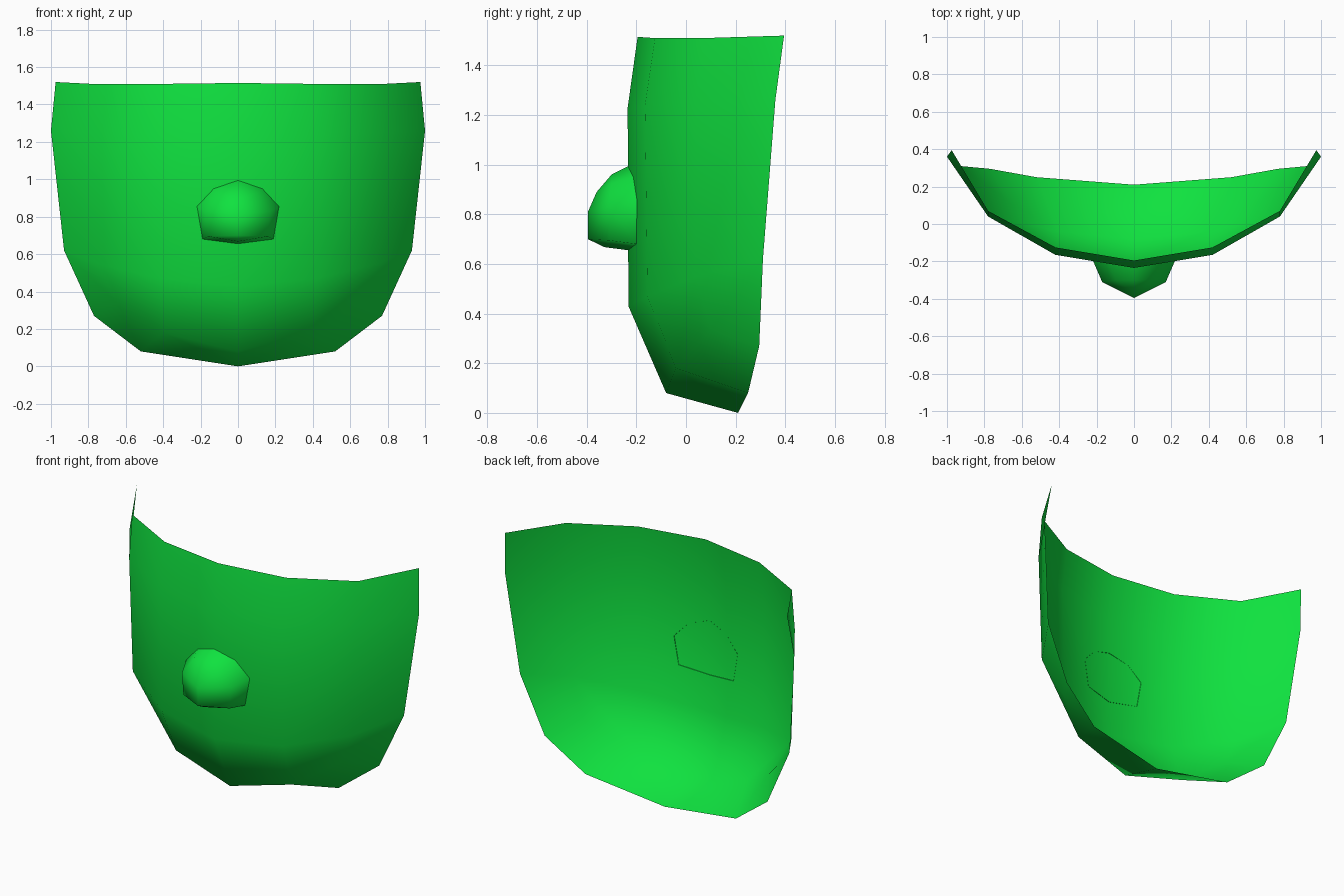
import bpy

if "Cube" in bpy.data.objects:
    bpy.data.objects.remove(bpy.data.objects["Cube"])

green = bpy.data.materials.new("bright_green")
green.diffuse_color = (0.005, 0.76, 0.05, 1.0)
green.use_nodes = True
green.node_tree.nodes["Principled BSDF"].inputs["Base Color"].default_value = green.diffuse_color


def half_part(name, verts, faces):
    """Smooth part modelled on its +x half and mirrored across x = 0."""
    mesh = bpy.data.meshes.new(name)
    mesh.from_pydata(verts, [], faces)
    mesh.materials.append(green)
    for poly in mesh.polygons:
        poly.use_smooth = True
    obj = bpy.data.objects.new(name, mesh)
    bpy.context.collection.objects.link(obj)
    mirror = obj.modifiers.new("mirror", 'MIRROR')
    mirror.use_clip = True
    mirror.merge_threshold = 0.001
    return obj


def strip(a, b):
    """Quads between two rows of vertex indices, facing the front."""
    return [(b[i], b[i + 1], a[i + 1], a[i]) for i in range(len(a) - 1)]


# Curved shell: rows run from the centre line out to the side rim
rows = [
    [(0, -0.195, 1.515), (0.42, -0.125, 1.51), (0.78, 0.07, 1.51), (0.975, 0.395, 1.52)],
    [(0, -0.235, 1.23), (0.42, -0.165, 1.24), (0.78, 0.04, 1.25), (1.0, 0.36, 1.26)],
    [(0, -0.232, 0.43), (0.42, -0.155, 0.47), (0.755, 0.04, 0.55), (0.93, 0.31, 0.62)],
    [(0, -0.08, 0.08), (0.40, -0.04, 0.18), (0.64, 0.10, 0.33), (0.77, 0.295, 0.27)],
    [(0, 0.21, 0.0), (0.52, 0.25, 0.08)],
]
verts, ids = [], []
for row in rows:
    ids.append(list(range(len(verts), len(verts) + len(row))))
    verts += row
faces = []
for a, b in zip(ids[:3], ids[1:4]):
    faces += strip(a, b)
faces += strip(ids[3][:2], ids[4])                        # chin
faces.append((ids[4][1], ids[3][3], ids[3][2], ids[3][1]))  # lower corner
half_part("curved_shell", verts, faces)

# Nose: base loop on the shell, middle loop, then a front ridge
base = [(0, -0.232, 0.995), (0.13, -0.212, 0.95), (0.22, -0.195, 0.855),
        (0.19, -0.198, 0.68), (0, -0.230, 0.655)]
middle = [(0, -0.30, 0.96), (0.10, -0.30, 0.925), (0.17, -0.31, 0.83),
          (0.16, -0.31, 0.695), (0, -0.33, 0.668)]
ridge = [(0, -0.36, 0.89), (0, -0.395, 0.81), (0, -0.395, 0.70)]
B, M, R = range(0, 5), range(5, 10), range(10, 13)
faces = [(M[i], M[i + 1], B[i + 1], B[i]) for i in range(4)]
faces += [(R[0], M[1], M[0]), (R[1], M[2], M[1], R[0]),
          (R[2], M[3], M[2], R[1]), (M[4], M[3], R[2])]
half_part("nose", base + middle + ridge, faces)
